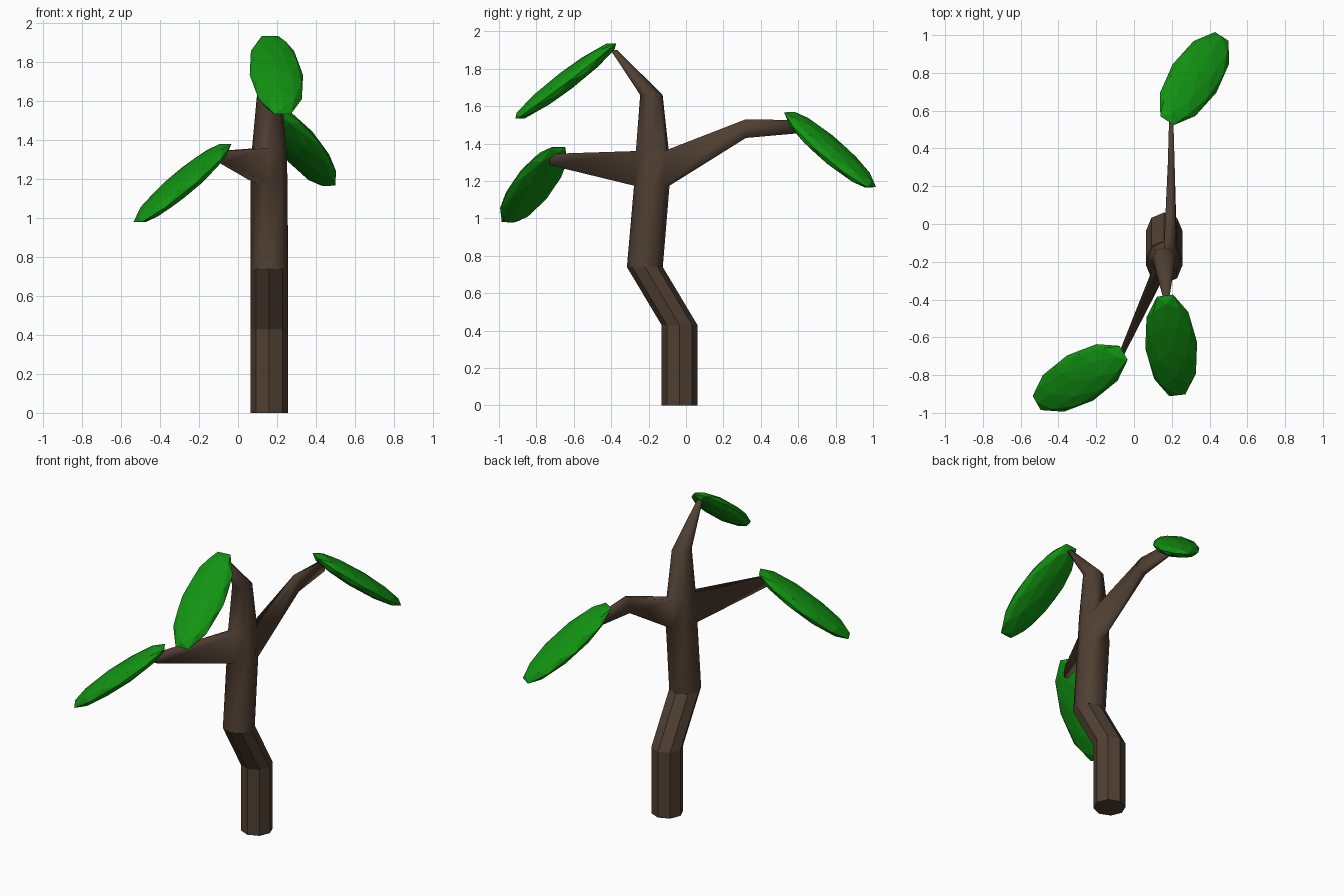
import bpy, bmesh, math
from mathutils import Vector

cube = bpy.data.objects.get("Cube")
if cube:
    bpy.data.objects.remove(cube, do_unlink=True)


def material(name, rgb):
    m = bpy.data.materials.new(name)
    m.use_nodes = True
    m.diffuse_color = (*rgb, 1)
    m.node_tree.nodes["Principled BSDF"].inputs["Base Color"].default_value = (*rgb, 1)
    return m


bark = material("brown bark", (0.08, 0.05, 0.032))
green = material("leaf green", (0.006, 0.29, 0.006))


def add_object(name, bm, mat):
    mesh = bpy.data.meshes.new(name)
    bm.to_mesh(mesh)
    bm.free()
    mesh.materials.append(mat)
    obj = bpy.data.objects.new(name, mesh)
    bpy.context.collection.objects.link(obj)
    return obj


# Trunk: eight-sided rings given as (x, y, z, radius)
SIDES = 8
TRUNK_X = 0.16
RINGS = [
    (TRUNK_X, -0.035, 0, 0.096),
    (TRUNK_X, -0.035, 0.43, 0.096),
    (TRUNK_X, -0.22, 0.74, 0.096),
    (TRUNK_X, -0.183, 1.175, 0.095),
    (TRUNK_X, -0.18, 1.36, 0.088),
    (TRUNK_X, -0.185, 1.66, 0.06),
    (0.17, -0.385, 1.9, 0.018),
]
bm = bmesh.new()
rings = []
for x, y, z, r in RINGS:
    turns = [math.tau * k / SIDES for k in range(SIDES)]
    rings.append([bm.verts.new((x + r * math.cos(a), y + r * math.sin(a), z)) for a in turns])
walls = []
for low, high in zip(rings, rings[1:]):
    walls.append([bm.faces.new((low[k], low[(k + 1) % SIDES], high[(k + 1) % SIDES], high[k]))
                  for k in range(SIDES)])
bm.faces.new(rings[0][::-1])
bm.faces.new(rings[-1])


# Branches: pull a trunk face outward through (centre, half width, half height)
def grow_branch(face, steps):
    for centre, half_w, half_h in steps:
        face = bmesh.ops.extrude_discrete_faces(bm, faces=[face])["faces"][0]
        middle = face.calc_center_median()
        for v in face.verts:
            side = math.copysign(half_w, v.co.x - middle.x)
            up = math.copysign(half_h, v.co.z - middle.z)
            v.co = Vector(centre) + Vector((side, 0, up))


grow_branch(walls[3][1], [((0.197, 0.32, 1.48), 0.018, 0.05),
                          ((0.197, 0.6, 1.49), 0.01, 0.035)])
grow_branch(walls[3][5], [((-0.085, -0.73, 1.315), 0.013, 0.03)])

# The lower trunk is faceted, the upper trunk and branches are smooth
bmesh.ops.recalc_face_normals(bm, faces=bm.faces)
for f in bm.faces:
    f.smooth = f.calc_center_median().z > 0.75
add_object("trunk_and_branches", bm, bark)


# Leaves: flattened faceted spheres drooping from the branch tips
def add_leaf(name, location, heading, droop):
    bm = bmesh.new()
    bmesh.ops.create_icosphere(bm, subdivisions=2, radius=1)
    bmesh.ops.scale(bm, vec=(0.35, 0.138, 0.052), verts=bm.verts)
    leaf = add_object(name, bm, green)
    leaf.location = location
    leaf.rotation_euler = (0, math.radians(droop), math.radians(heading))


add_leaf("top_leaf", (0.197, -0.643, 1.735), -83, 37)
add_leaf("right_leaf", (-0.285, -0.815, 1.18), 210, 37)
add_leaf("back_leaf", (0.32, 0.77, 1.367), 57, 37)
